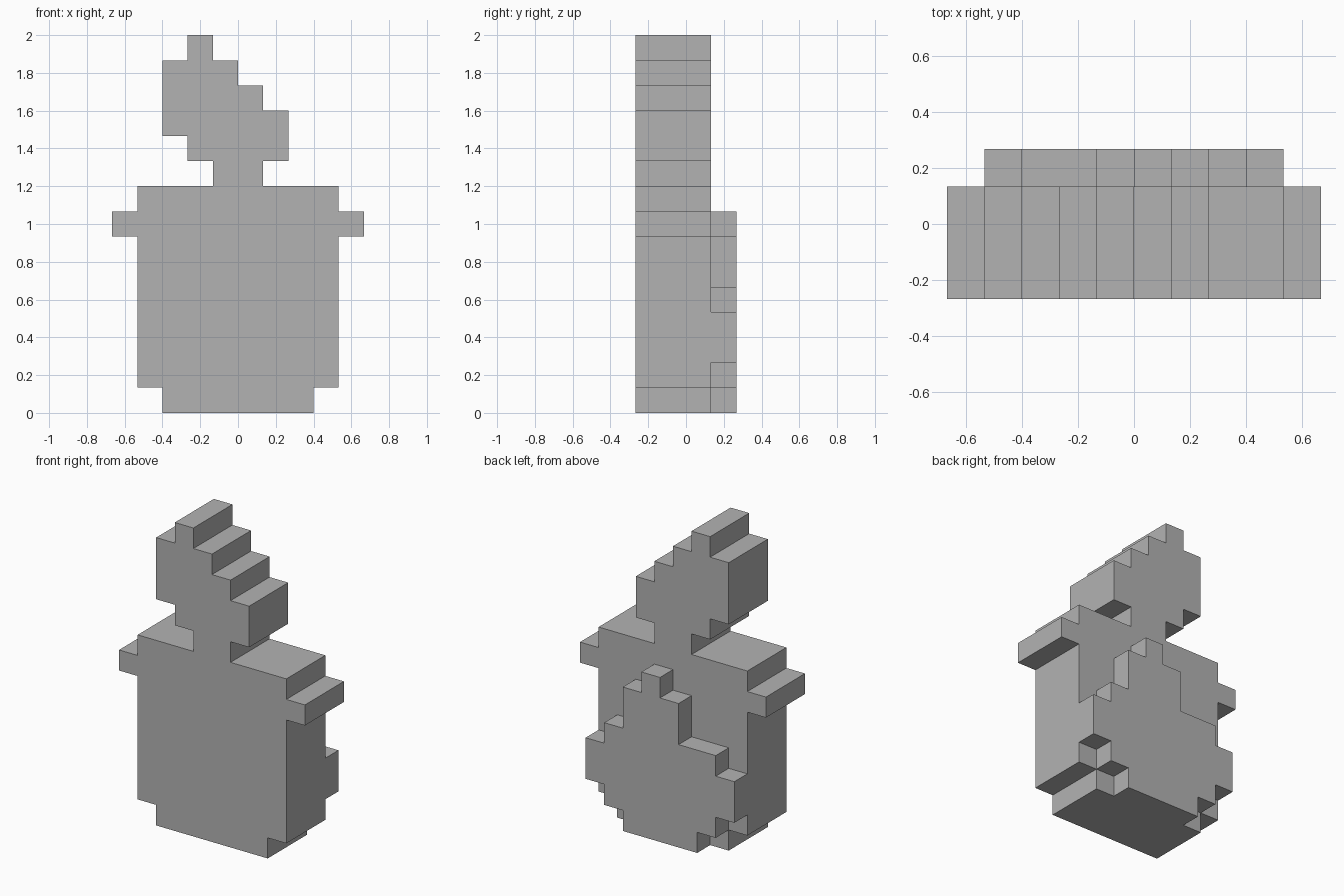
import bpy
import bmesh

UNIT = 2 / 15  # one block of the stepped grid

default_cube = bpy.data.objects.get("Cube")
if default_cube:
    bpy.data.objects.remove(default_cube, do_unlink=True)

grey = bpy.data.materials.new("plain_grey")
grey.use_nodes = True
grey.diffuse_color = (0.45, 0.45, 0.45, 1)
grey.node_tree.nodes["Principled BSDF"].inputs["Base Color"].default_value = (0.45, 0.45, 0.45, 1)


def stepped_slab(name, bottom, rows, front, back):
    """Extrude a stepped outline; each row is (top, left, right) in blocks."""
    left_side, right_side = [], []
    z = bottom
    for top, left, right in rows:
        left_side += [(left, z), (left, top)]
        right_side += [(right, z), (right, top)]
        z = top
    outline = right_side + left_side[::-1]

    bm = bmesh.new()
    face = bm.faces.new([bm.verts.new((x * UNIT, front * UNIT, h * UNIT)) for x, h in outline])
    extruded = bmesh.ops.extrude_face_region(bm, geom=[face], use_keep_orig=True)
    moved = [v for v in extruded["geom"] if isinstance(v, bmesh.types.BMVert)]
    bmesh.ops.translate(bm, verts=moved, vec=(0, (back - front) * UNIT, 0))
    bmesh.ops.recalc_face_normals(bm, faces=bm.faces)

    mesh = bpy.data.meshes.new(name)
    bm.to_mesh(mesh)
    bm.free()
    mesh.materials.append(grey)
    obj = bpy.data.objects.new(name, mesh)
    bpy.context.collection.objects.link(obj)
    return obj


# Main body with a narrow foot and a pair of side lugs
stepped_slab("body", 0, [(1, -3, 3), (7, -4, 4), (8, -5, 5), (9, -4, 4)], -2, 1)

# Slanted top piece on a short neck
stepped_slab("top_flame", 9, [(10, -1, 1), (11, -2, 2), (12, -3, 2),
                              (13, -3, 1), (14, -3, 0), (15, -2, -1)], -2, 1)

# Raised drop shape on the back
stepped_slab("back_relief", 0, [(1, -2, 2), (2, -3, 3), (4, -4, 4),
                                (5, -3, 3), (7, -1, 2), (8, 0, 1)], 1, 2)
